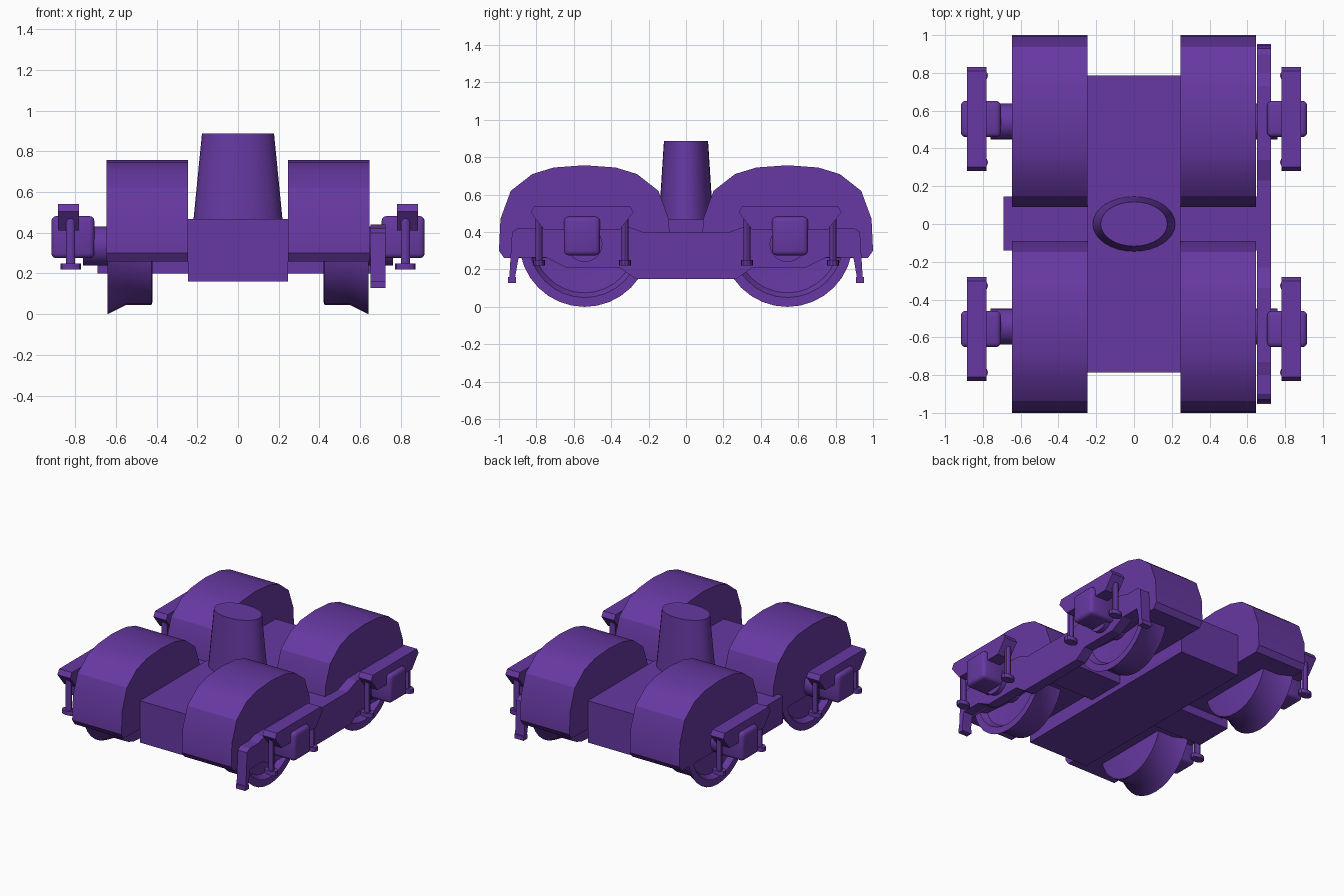
import bpy, bmesh, math
from mathutils import Vector

if "Cube" in bpy.data.objects:
    bpy.data.objects.remove(bpy.data.objects["Cube"])

mat = bpy.data.materials.new("purple")
mat.diffuse_color = (0.135, 0.04, 0.36, 1)
mat.use_nodes = True
mat.node_tree.nodes["Principled BSDF"].inputs["Base Color"].default_value = mat.diffuse_color


def finish(name, bm, smooth=None):
    bmesh.ops.recalc_face_normals(bm, faces=bm.faces)
    me = bpy.data.meshes.new(name)
    bm.to_mesh(me)
    bm.free()
    me.materials.append(mat)
    ob = bpy.data.objects.new(name, me)
    bpy.context.collection.objects.link(ob)
    if smooth:
        bpy.ops.object.select_all(action='DESELECT')
        ob.select_set(True)
        bpy.context.view_layer.objects.active = ob
        bpy.ops.object.shade_smooth_by_angle(angle=math.radians(smooth))
    return ob


def box(name, x, y, z, bevel=0):
    bm = bmesh.new()
    bmesh.ops.create_cube(bm, size=1)
    for v in bm.verts:
        v.co = Vector([(r[0] + r[1]) / 2 + c * (r[1] - r[0])
                       for c, r in zip(v.co, (x, y, z))])
    if bevel:
        bmesh.ops.bevel(bm, geom=bm.edges[:], offset=bevel, segments=3,
                        profile=0.5, affect='EDGES')
    return finish(name, bm, 35 if bevel else None)


def extrude_x(name, profile, x0, x1, smooth=None):
    """Solid from a (y, z) outline between x0 and x1."""
    bm = bmesh.new()
    f = bm.faces.new([bm.verts.new((x0, y, z)) for y, z in profile])
    r = bmesh.ops.extrude_face_region(bm, geom=[f])
    for v in r["geom"]:
        if isinstance(v, bmesh.types.BMVert):
            v.co.x = x1
    return finish(name, bm, smooth)


def lathe_x(name, profile, sx, cy, cz, n=32):
    """Solid of revolution about the x axis from (x, radius) points."""
    bm = bmesh.new()
    rings = [[bm.verts.new((sx * x, cy + r * math.sin(i * math.tau / n),
                            cz - r * math.cos(i * math.tau / n)))
              for i in range(n)] for x, r in profile]
    for a, b in zip(rings, rings[1:]):
        for i in range(n):
            j = (i + 1) % n
            bm.faces.new((a[i], a[j], b[j], b[i]))
    bm.faces.new(rings[0])
    bm.faces.new(rings[-1])
    return finish(name, bm, 30)


def cone_z(name, centre, base, top, z0, z1, n=32):
    """Elliptic frustum standing along z."""
    bm = bmesh.new()
    rings = [[bm.verts.new((centre[0] + rx * math.cos(i * math.tau / n),
                            centre[1] + ry * math.sin(i * math.tau / n), z))
              for i in range(n)] for (rx, ry), z in ((base, z0), (top, z1))]
    for i in range(n):
        j = (i + 1) % n
        bm.faces.new((rings[0][i], rings[0][j], rings[1][j], rings[1][i]))
    bm.faces.new(rings[0])
    bm.faces.new(rings[1])
    return finish(name, bm, 30)


# Central body, cross beam and pivot
box("centre_beam", (-0.245, 0.245), (-0.785, 0.785), (0.16, 0.467))
box("cross_beam", (-0.69, 0.69), (-0.14, 0.145), (0.20, 0.40))
cone_z("pivot_post", (0, 0), (0.22, 0.146), (0.177, 0.118), 0.45, 0.887)

# Half outlines of the wheel cover and spring, about their own centres
cover = [(0.43, 0.26), (0.458, 0.30), (0.45, 0.47), (0.395, 0.62),
         (0.28, 0.71), (0.165, 0.745)]
cover = cover + [(0, 0.757)] + [(-y, z) for y, z in reversed(cover)]
spring = [(0.20, 0.41), (0.275, 0.505), (0.255, 0.54)]
spring = spring + [(-y, z) for y, z in reversed(spring)]
wheel = [(0.42, 0.29), (0.425, 0.305), (0.55, 0.305), (0.64, 0.35),
         (0.64, 0.30), (0.60, 0.275), (0.58, 0.10)]

for sx in (-1, 1):
    for sy in (-1, 1):
        cy, by = sy * 0.542, sy * 0.556
        # Wheel and its cover
        extrude_x("wheel_cover", [(cy + y, z) for y, z in cover],
                  sx * 0.245, sx * 0.645, 25)
        lathe_x("wheel", wheel, sx, cy, 0.35)
        # Axle end, axle box and spring
        lathe_x("axle_end", [(0.57, 0.095), (0.76, 0.095)], sx, cy, 0.335, 24)
        box("axle_box", sorted((sx * 0.705, sx * 0.917)),
            (by - 0.096, by + 0.096), (0.275, 0.482), 0.025)
        extrude_x("spring", [(by + y, z) for y, z in spring],
                  sx * 0.78, sx * 0.883)
        # Spring hanger bolts
        for d in (-0.23, 0.23):
            cone_z("hanger_bolt", (sx * 0.822, by + d), (0.022, 0.018),
                   (0.022, 0.018), 0.23, 0.48, 12)
            cone_z("bolt_head", (sx * 0.822, by + d), (0.05, 0.033),
                   (0.05, 0.033), 0.22, 0.25, 12)

# Side frame with drop hooks, on the right side only
half = [(0.27, 0.15), (0.355, 0.21), (0.64, 0.21), (0.75, 0.265),
        (0.895, 0.265), (0.915, 0.15), (0.945, 0.15), (0.93, 0.40),
        (0.90, 0.42), (0.80, 0.42), (0.73, 0.44), (0.34, 0.44), (0.23, 0.40)]
extrude_x("side_frame", half + [(-y, z) for y, z in reversed(half)],
          0.65, 0.725)
for sy in (-1, 1):
    box("hook_foot", (0.65, 0.725), sorted((sy * 0.908, sy * 0.953)),
        (0.128, 0.16))
